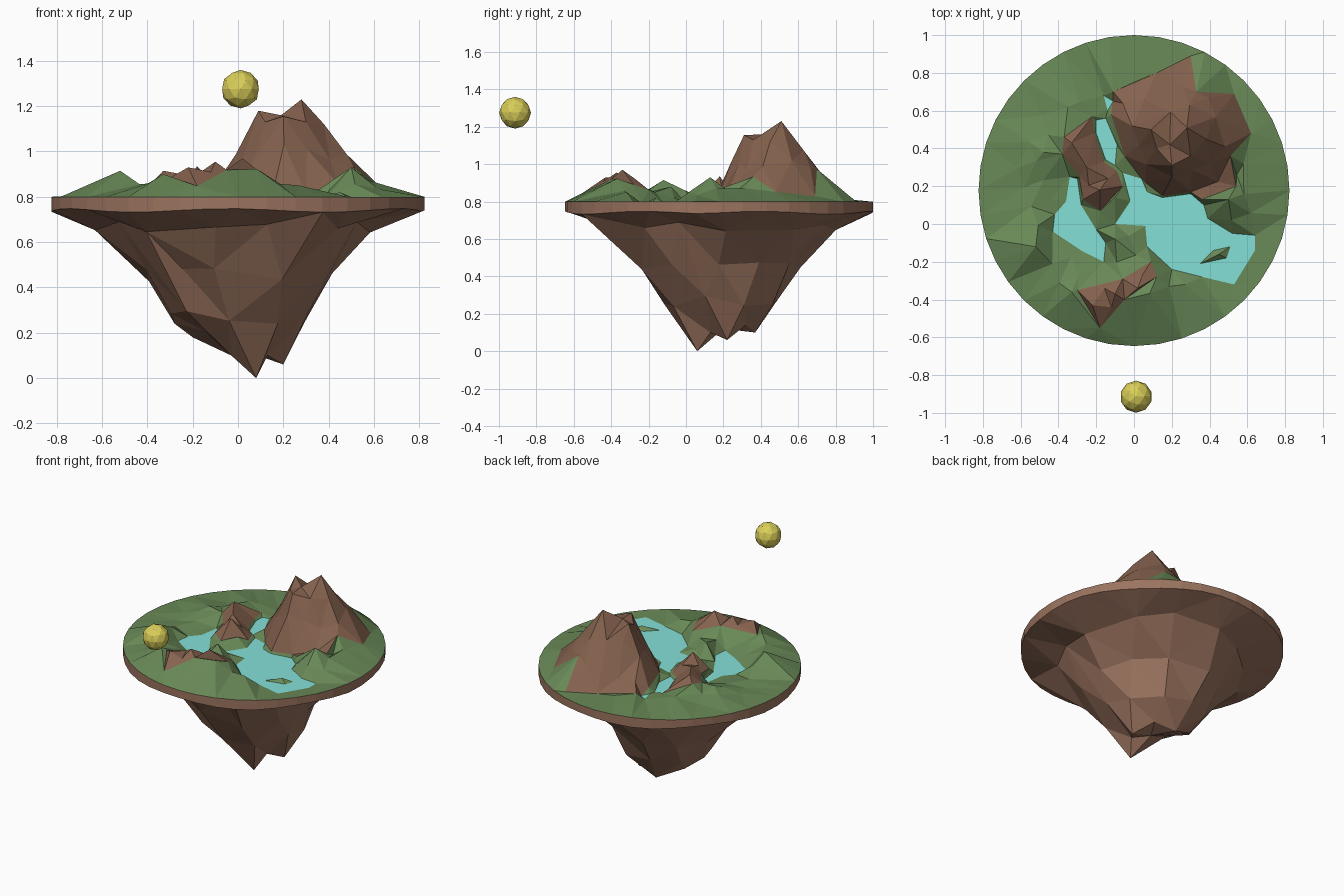
import bpy, bmesh, math, random
from mathutils import Vector
from mathutils.geometry import delaunay_2d_cdt

if "Cube" in bpy.data.objects:
    bpy.data.objects.remove(bpy.data.objects["Cube"])

random.seed(4)
CX, CY, R, TOP, WATER = 0.0, 0.177, 0.823, 0.80, 0.795
SEG = 40


def material(name, rgb):
    m = bpy.data.materials.new(name)
    m.diffuse_color = (*rgb, 1)
    m.use_nodes = True
    m.node_tree.nodes["Principled BSDF"].inputs["Base Color"].default_value = m.diffuse_color
    return m


GRASS = material("grass green", (0.14, 0.25, 0.095))
ROCK = material("mountain brown", (0.235, 0.122, 0.076))
EARTH = material("earth brown", (0.33, 0.175, 0.115))
LAKE = material("water blue", (0.23, 0.75, 0.68))
SUN = material("sun yellow", (0.70, 0.62, 0.10))


def make_object(name, verts, faces, mats, indices=None):
    me = bpy.data.meshes.new(name)
    me.from_pydata(verts, [], faces)
    for m in mats:
        me.materials.append(m)
    if indices:
        me.polygons.foreach_set("material_index", indices)
    bm = bmesh.new()
    bm.from_mesh(me)
    bmesh.ops.delete(bm, geom=[v for v in bm.verts if not v.link_faces], context='VERTS')
    bm.to_mesh(me)
    bm.free()
    ob = bpy.data.objects.new(name, me)
    bpy.context.collection.objects.link(ob)
    return ob


def inside(p, poly):
    hit = False
    for (x1, y1), (x2, y2) in zip(poly, poly[1:] + poly[:1]):
        if (y1 > p[1]) != (y2 > p[1]) and p[0] < (x2 - x1) * (p[1] - y1) / (y2 - y1) + x1:
            hit = not hit
    return hit


def circle(r, n, jitter=0.0, phase=0.0, cx=CX, cy=CY):
    pts = []
    for i in range(n):
        a = 2 * math.pi * (i + phase + random.uniform(-jitter, jitter)) / n
        rr = r * (1 + random.uniform(-jitter, jitter) * 0.35)
        pts.append((cx + rr * math.cos(a), cy + rr * math.sin(a)))
    return pts


# Lake outlines, islet, and bare rock outlines seen from above
lakes = [
    [(-.06, .27), (.04, .24), (.07, .17), (.15, .14), (.3, .16), (.37, .1), (.39, .03),
     (.52, -.05), (.64, -.06), (.64, -.14), (.53, -.32), (.36, -.28), (.2, -.24),
     (.07, -.12), (.06, -.01), (-.1, 0), (-.02, .12)],
    [(-.34, .25), (-.3, .24), (-.28, .1), (-.2, -.03), (-.15, -.1), (-.16, -.2),
     (-.28, -.14), (-.43, -.04), (-.42, .05), (-.36, .12)],
    [(-.2, .55), (-.15, .56), (-.09, .42), (-.1, .31), (-.15, .34), (-.2, .48)],
    [(-.16, .68), (-.11, .65), (-.14, .6)],
]
islet = [(.35, -.21), (.42, -.14), (.51, -.12), (.49, -.18)]
rocks = [
    [(-.12, .58), (-.11, .7), (.12, .8), (.3, .89), (.33, .7), (.53, .69), (.62, .48),
     (.51, .36), (.54, .2), (.36, .13), (.3, .17), (.15, .15), (.06, .22), (-.05, .36)],
    [(-.37, .46), (-.22, .57), (-.21, .48), (-.16, .33), (-.09, .28), (-.06, .2),
     (-.18, .07), (-.27, .13), (-.29, .25), (-.38, .37)],
    [(-.3, -.35), (-.06, -.29), (.09, -.2), (.12, -.28), (-.05, -.4), (-.18, -.55)],
]

# Hills as cones: x, y, peak height, radius
hills = [
    (.28, .51, 1.23, .33), (.09, .5, 1.18, .2), (.2, .31, 1.155, .17), (.12, .4, 1.13, .19),
    (.38, .45, 1.12, .26), (.48, .41, .98, .22), (.3, .36, 1.13, .2), (.19, .42, 1.16, .24),
    (-.18, .18, .935, .13), (-.25, .3, .9, .11), (-.33, .43, .915, .14),
    (.02, -.34, .97, .25), (-.1, -.37, .955, .25), (-.22, -.43, .93, .2), (-.33, -.36, .90, .2),
    (-.52, -.12, .915, .24), (-.48, .38, .86, .2), (-.35, .62, .84, .2),
    (.5, .13, .93, .19), (.58, .32, .87, .18), (-.1, -.08, .88, .1),
    (.27, -.32, .85, .12), (-.06, .64, .87, .13), (.45, -.16, .82, .08),
]


def height(x, y):
    return max([TOP + 0.003] + [z - (z - TOP) * math.hypot(x - hx, y - hy) / r
                                for hx, hy, z, r in hills])


# Terrain: rotated grid of points, hill peaks and outlines, joined into facets
rim = circle(R, SEG)
pts, edges = [], []
for poly in [rim] + lakes + [islet] + rocks:
    n = len(pts)
    pts += poly
    edges += [(n + i, n + (i + 1) % len(poly)) for i in range(len(poly))]
pts += [(h[0], h[1]) for h in hills]
fixed = list(pts)
ca, sa = math.cos(0.35), math.sin(0.35)
for i in range(-6, 7):
    for j in range(-6, 7):
        u, v = i * 0.108, j * 0.108
        p = (u * ca - v * sa, CY + u * sa + v * ca)
        if math.hypot(u, v) < 0.64 and min(math.dist(p, q) for q in fixed) > 0.055:
            pts.append(p)
out = delaunay_2d_cdt([Vector(p) for p in pts], edges, [], 0, 1e-5, False)
flat, tris = out[0], [list(f) for f in out[2]]

land, land_mat, water, wet = [], [], [], set()
for f in tris:
    c = sum((flat[i] for i in f), Vector((0, 0))) / len(f)
    if any(inside(c, l) for l in lakes) and not inside(c, islet):
        water.append(f)
        wet.update(f)
    else:
        land.append(f)
        land_mat.append(int(any(inside(c, r) for r in rocks)))
verts = []
for i, p in enumerate(flat):
    z = height(p.x, p.y)
    if i in wet:
        z = WATER
    elif math.hypot(p.x - CX, p.y - CY) > R - 0.01:
        z = TOP
    verts.append((p.x, p.y, z))
make_object("terrain", verts, land, [GRASS, ROCK], land_mat)
make_object("lakes", verts, water, [LAKE])

# Rim band
low = [0.74 + 0.008 * math.sin(i * 0.9) for i in range(SEG)]
band = [(x, y, TOP) for x, y in rim] + [(x, y, z) for (x, y), z in zip(rim, low)]
make_object("island_rim", band,
            [(i, i + SEG, (i + 1) % SEG + SEG, (i + 1) % SEG) for i in range(SEG)], [EARTH])

# Hanging rock: jittered rings and hanging tips, joined into facets
under = [(x, y, z) for (x, y), z in zip(rim, low)]
for r, n, z, dz, ph in ((.60, 13, .665, .025, .3), (.43, 11, .45, .04, 0), (.315, 9, .27, .03, .5)):
    under += [(x, y, z + random.uniform(-dz, dz)) for x, y in circle(r, n, .18, ph)]
under += [(.08, .06, 0), (.2, .22, .06), (-.03, .37, .1), (.03, .2, .12), (.13, .13, .1),
          (-.2, .3, .18), (-.15, .14, .21), (.1, .32, .14), (-.03, .08, .1), (-.28, .2, .24)]
out = delaunay_2d_cdt([Vector(p[:2]) for p in under], [], [], 0, 1e-5, True)
make_object("hanging_rock", [under[o[0]] for o in out[3]],
            [list(reversed(f)) for f in out[2]], [EARTH])

# Sun
bpy.ops.mesh.primitive_ico_sphere_add(subdivisions=2, radius=0.085, location=(0.011, -0.914, 1.275))
sun = bpy.context.object
sun.name = "sun"
sun.data.materials.append(SUN)
